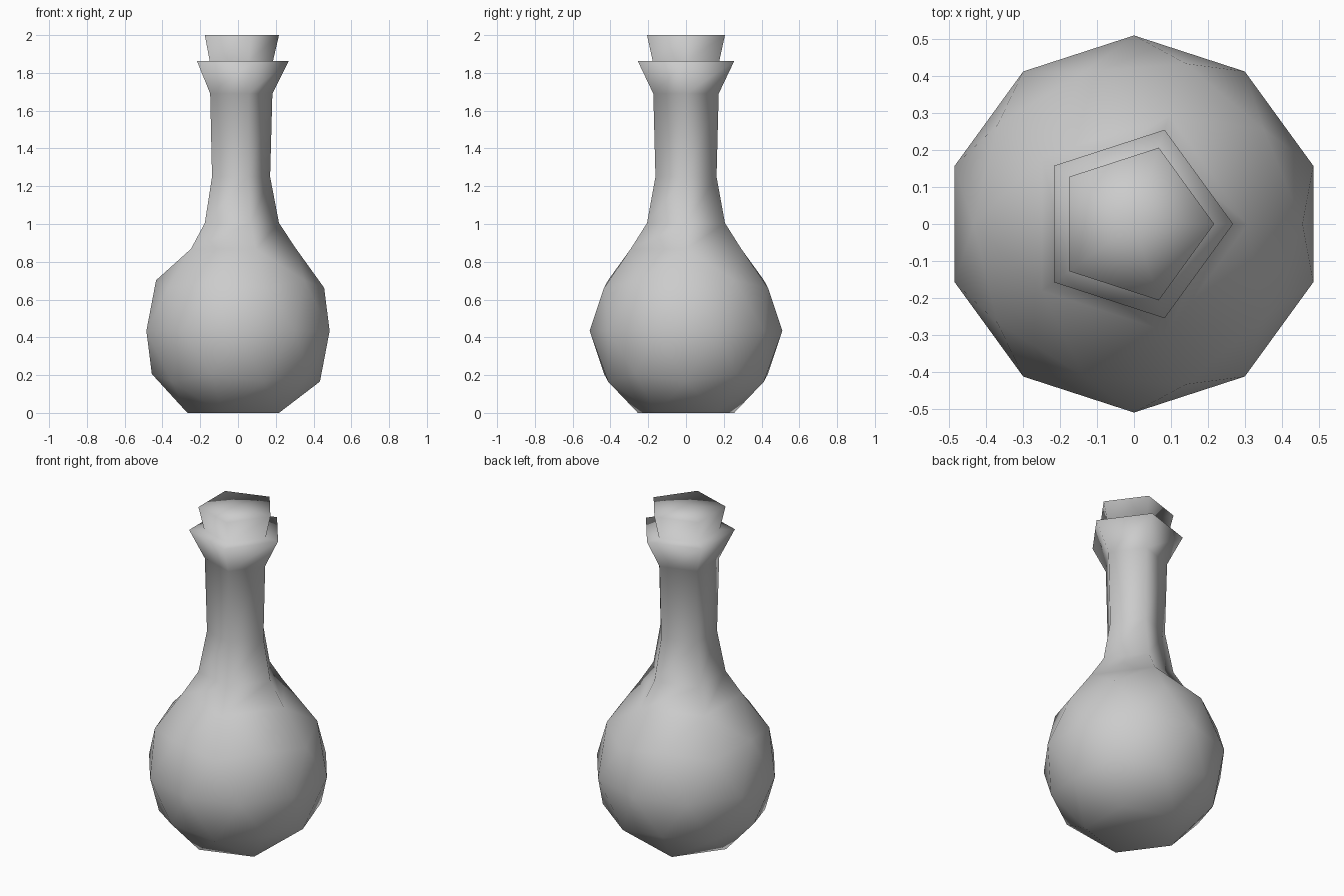
import bpy
import bmesh
from mathutils import Vector

cube = bpy.data.objects.get("Cube")
if cube:
    bpy.data.objects.remove(cube, do_unlink=True)

RADIUS = 0.51
CENTRE_Z = 0.434

# Single grey material
grey = bpy.data.materials.new("plain_grey")
grey.use_nodes = True
colour = (0.6, 0.6, 0.6, 1.0)
grey.diffuse_color = colour
grey.node_tree.nodes["Principled BSDF"].inputs["Base Color"].default_value = colour


def set_ring(verts, radius, z):
    """Move a ring of vertices to a radius and height, keeping their directions."""
    for v in verts:
        flat = Vector((v.co.x, v.co.y, 0)).normalized() * radius
        v.co = (flat.x, flat.y, z)


# Round bulb with a flattened base
bm = bmesh.new()
bmesh.ops.create_icosphere(bm, subdivisions=2, radius=RADIUS)
bmesh.ops.translate(bm, verts=bm.verts, vec=(0, 0, CENTRE_Z))
base_pole = min(bm.verts, key=lambda v: v.co.z)
base_ring = [e.other_vert(base_pole) for e in base_pole.link_edges]
base_pole.co.z = 0
set_ring(base_ring, 0.268, 0)

# Open the top of the bulb into a five-sided shoulder
top_pole = max(bm.verts, key=lambda v: v.co.z)
bmesh.ops.delete(bm, geom=[top_pole], context='VERTS')
edges = [e for e in bm.edges if e.is_boundary]
set_ring({v for e in edges for v in e.verts}, 0.308, 0.868)

# Shoulder, neck, flared lip and stopper as (radius, height) steps
profile = [
    (0.217, 1.005),  # shoulder
    (0.17, 1.25),    # neck bottom
    (0.182, 1.69),   # neck top
    (0.268, 1.862),  # lip
    (0.185, 1.862),  # stopper base
    (0.217, 2.0),    # stopper top
]
for radius, z in profile:
    new = bmesh.ops.extrude_edge_only(bm, edges=edges)["geom"]
    edges = [g for g in new if isinstance(g, bmesh.types.BMEdge) and g.is_boundary]
    set_ring([g for g in new if isinstance(g, bmesh.types.BMVert)], radius, z)

# Stopper cap
cap = bmesh.ops.contextual_create(bm, geom=edges)["faces"]
bmesh.ops.poke(bm, faces=cap)
bmesh.ops.recalc_face_normals(bm, faces=bm.faces)

mesh = bpy.data.meshes.new("stoppered_flask")
bm.to_mesh(mesh)
bm.free()
mesh.materials.append(grey)
mesh.shade_smooth()
flask = bpy.data.objects.new("stoppered_flask", mesh)
bpy.context.collection.objects.link(flask)
